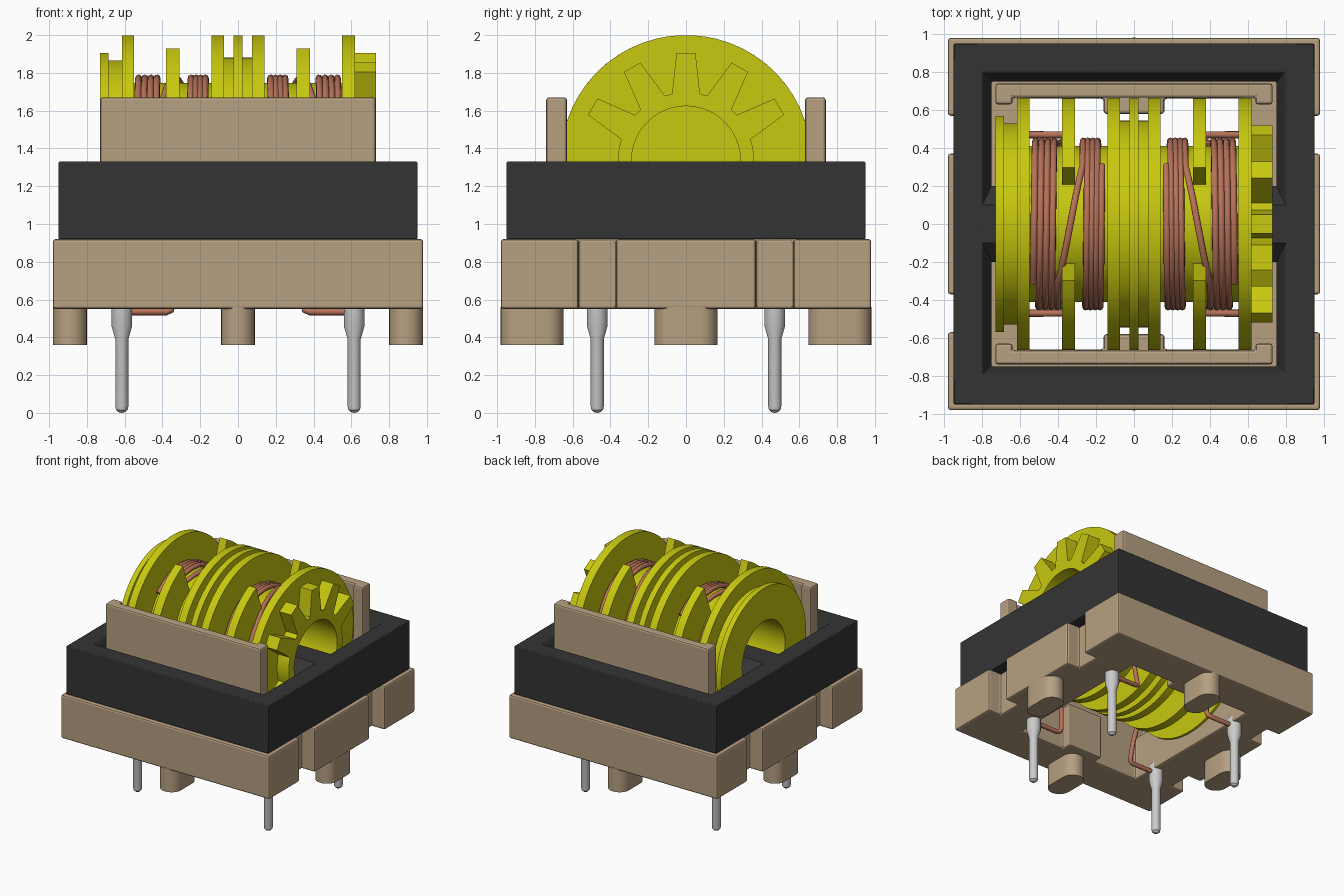
import bpy, bmesh
from math import sin, cos, pi, radians, sqrt
from mathutils import Vector

if "Cube" in bpy.data.objects:
    bpy.data.objects.remove(bpy.data.objects["Cube"])

CZ = 1.336  # height of the bobbin axis


def material(name, rgb):
    m = bpy.data.materials.new(name)
    m.diffuse_color = (*rgb, 1)
    m.use_nodes = True
    m.node_tree.nodes["Principled BSDF"].inputs["Base Color"].default_value = m.diffuse_color
    return m


TAN = material("tan_plastic", (0.47, 0.35, 0.22))
BLACK = material("black_ferrite", (0.034, 0.034, 0.034))
YELLOW = material("yellow_plastic", (0.58, 0.58, 0.005))
COPPER = material("copper", (0.48, 0.17, 0.10))


def finish(name, bm, mat=None, bevel=0):
    bmesh.ops.recalc_face_normals(bm, faces=bm.faces)
    me = bpy.data.meshes.new(name)
    bm.to_mesh(me)
    bm.free()
    me.shade_smooth()
    me.set_sharp_from_angle(angle=radians(30))
    ob = bpy.data.objects.new(name, me)
    bpy.context.collection.objects.link(ob)
    if mat:
        me.materials.append(mat)
    if bevel:
        add_bevel(ob, bevel)
    return ob


def add_bevel(ob, width):
    b = ob.modifiers.new("edges", 'BEVEL')
    b.width, b.segments, b.limit_method = width, 2, 'ANGLE'
    b.angle_limit = radians(40)


def lathe(name, profile, place, mat=None, seg=48, closed=True, bevel=0):
    """Spin (radius, height) points; place(a, b, h) puts them in the world."""
    bm = bmesh.new()
    rings = []
    for i in range(seg):
        t = 2 * pi * (i + 0.5) / seg
        rings.append([bm.verts.new(place(r * cos(t), r * sin(t), h)) for r, h in profile])
    n = len(profile)
    for i in range(seg):
        a, b = rings[i], rings[(i + 1) % seg]
        for j in range(n if closed else n - 1):
            k = (j + 1) % n
            bm.faces.new((a[j], a[k], b[k], b[j]))
    bmesh.ops.remove_doubles(bm, verts=bm.verts, dist=1e-5)
    return finish(name, bm, mat, bevel)


def prism(bm, pts, lo, hi, place):
    """Extrude a closed outline of (a, b) points from lo to hi."""
    ends = [[bm.verts.new(place(a, b, h)) for a, b in pts] for h in (lo, hi)]
    bm.faces.new(ends[0])
    bm.faces.new(ends[1][::-1])
    for i in range(len(pts)):
        j = (i + 1) % len(pts)
        bm.faces.new((ends[0][i], ends[0][j], ends[1][j], ends[1][i]))


def quarter_slab(name, pts, lo, hi, bevel):
    """Quarter outline mirrored in x and y, then thickened upwards."""
    bm = bmesh.new()
    f = bm.faces.new([bm.verts.new((x, y, lo)) for x, y in pts])
    f.normal_update()
    if f.normal.z < 0:
        f.normal_flip()
    me = bpy.data.meshes.new(name)
    bm.to_mesh(me)
    bm.free()
    me.materials.append(TAN)
    ob = bpy.data.objects.new(name, me)
    bpy.context.collection.objects.link(ob)
    m = ob.modifiers.new("mirror", 'MIRROR')
    m.use_axis = (True, True, False)
    s = ob.modifiers.new("thickness", 'SOLIDIFY')
    s.thickness, s.offset = hi - lo, 1
    add_bevel(ob, bevel)


def tube(name, pts, radius):
    cu = bpy.data.curves.new(name, 'CURVE')
    cu.dimensions = '3D'
    cu.bevel_depth, cu.bevel_resolution, cu.use_fill_caps = radius, 2, True
    sp = cu.splines.new('POLY')
    sp.points.add(len(pts) - 1)
    for p, co in zip(sp.points, pts):
        p.co = (*co, 1)
    sp.use_smooth = True
    cu.materials.append(COPPER)
    bpy.context.collection.objects.link(bpy.data.objects.new(name, cu))


def upright(a, b, h):
    return (a, b, h)


def along_x(a, b, h):
    return (h, a, CZ + b)


# Base with side notches and central opening, and the two tall guide walls
quarter_slab("base", [(0, .58), (.16, .58), (.16, .66), (.57, .66), (.57, 0), (.98, 0),
                      (.98, .37), (.86, .37), (.86, .57), (.98, .57), (.98, .98), (0, .98)],
             0.55, 0.92, 0.014)
quarter_slab("guide_walls", [(0, .665), (.64, .665), (.64, .63), (.73, .63), (.73, .74), (0, .74)],
             0.8, 1.67, 0.014)

# Oblong feet in the middle of each side
bm = bmesh.new()
for fx, fy in ((.89, 0), (-.89, 0), (0, .815), (0, -.815)):
    pts = []
    for i in range(26):
        t = pi * (i if i < 13 else i - 1) / 12
        pts.append((fx + .09 * cos(t), fy + (.077 if i < 13 else -.077) + .09 * sin(t)))
    prism(bm, pts, 0.36, 0.56, upright)
finish("feet", bm, TAN)

# Ferrite frame with chamfered inside, and its middle leg
q = sqrt(2)
lathe("core_frame", [(.95 * q, .92), (.95 * q, 1.33), (.8 * q, 1.33), (.75 * q, 1.23),
                     (.75 * q, 1.02), (.8 * q, .92)], upright, BLACK, seg=4, bevel=0.006)
bm = bmesh.new()
half = [(.1, .92), (.2, 1.02), (.2, 1.23), (.1, 1.329)]
prism(bm, [(y, z - CZ) for y, z in half + [(-y, z) for y, z in half[::-1]]], -.85, .85, along_x)
finish("core_leg", bm, BLACK)

# Bobbin body: discs given as (start x, end x, radius) on a tube
HOLE, TUBE, BIG = .288, .41, .664
steps = [(-.73, -.685, .57), (-.685, -.615, .53), (-.615, -.55, BIG), (-.55, -.14, TUBE),
         (-.14, -.075, BIG), (-.075, -.025, .545), (-.025, .025, BIG), (.025, .075, .545),
         (.075, .14, BIG), (.14, .55, TUBE), (.55, .62, BIG), (.62, .73, .36)]
profile = [(HOLE, -.73)]
for x0, x1, r in steps:
    profile += [(r, x0), (r, x1)]
profile.append((HOLE, .73))
lathe("bobbin", profile, along_x, YELLOW, seg=64)

# Middle flanges with a slot at the top where the wire crosses
bm = bmesh.new()
arc = [radians(63.4 - 306.8 * i / 48) for i in range(49)]
outline = [(BIG * cos(t), BIG * sin(t)) for t in arc] + [(-.2, .33), (.2, .33)]
for x0 in (-.38, .31):
    prism(bm, outline, x0, x0 + .07, along_x)
finish("slotted_flanges", bm, YELLOW)

# Winding gear teeth on the right end
bm = bmesh.new()
for k in range(12):
    if k in (0, 6):
        continue
    t = pi * k / 6
    tooth = [(.345, -.075), (.57, -.05), (.57, .05), (.345, .075)]
    prism(bm, [(r * cos(t) - w * sin(t), r * sin(t) + w * cos(t)) for r, w in tooth],
          .615, .73, along_x)
finish("gear_teeth", bm, YELLOW)

# Windings: outer section, crossover through the slot, inner section
for side, s in (("left", -1), ("right", 1)):
    pts = []
    n = 32
    for i in range(int(8.25 * n) + 1):
        u = i / n
        if u < 4:
            x = .53 - .13 * u / 4
        elif u < 4.25:
            x = .40 - .13 * (u - 4) / .25
        else:
            x = .27 - .10 * (u - 4.25) / 4
        t = radians(135) - 2 * pi * u
        r = .437
        pts.append((s * x, r * cos(t), CZ + r * sin(t)))
    tube(side + "_winding", pts, .0185)

# Pins with thick shoulders, and leads from pins to windings
pin = [(0, 0), (.018, .004), (.031, .016), (.035, .035), (.035, .39), (.055, .46), (.055, .6), (0, .6)]
for i, (sx, sy) in enumerate(((-1, -1), (1, -1), (1, 1), (-1, 1)), 1):
    lathe(f"pin_{i}", pin, lambda a, b, h: (sx * .615 + a, sy * .47 + b, h), seg=24, closed=False)
    path = [(.61, .47, .535), (.38, .47, .535), (.355, .465, .545), (.348, .455, .57),
            (.36, .44, .7), (.40, .42, .9), (.42, .41, 1.15)]
    tube(f"lead_{i}", [(sx * x, sy * y, z) for x, y, z in path], .0185)
